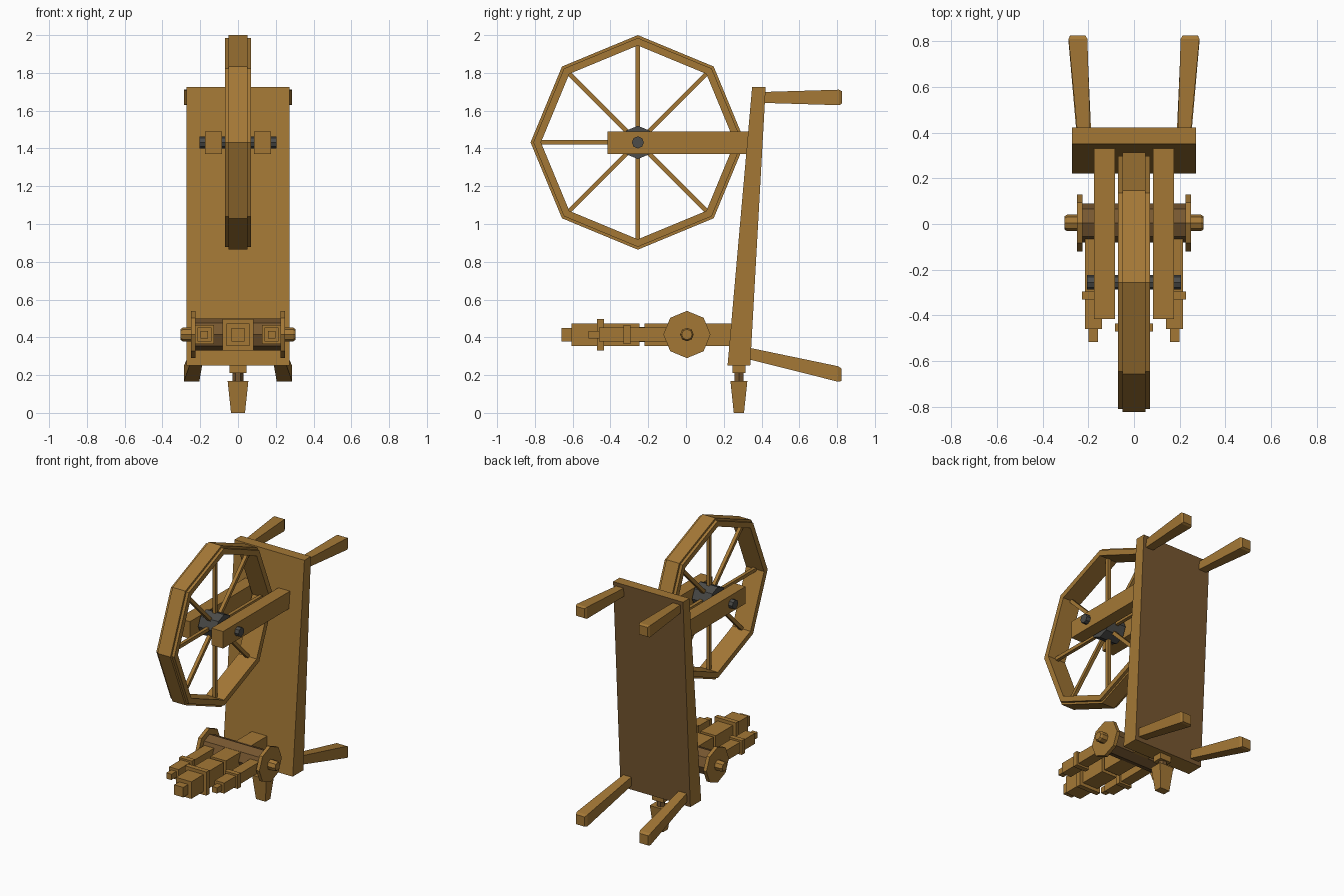
import bpy, bmesh, math
from mathutils import Vector

if "Cube" in bpy.data.objects:
    bpy.data.objects.remove(bpy.data.objects["Cube"], do_unlink=True)


def material(name, rgb):
    m = bpy.data.materials.new(name)
    m.use_nodes = True
    m.diffuse_color = (*rgb, 1)
    m.node_tree.nodes["Principled BSDF"].inputs["Base Color"].default_value = (*rgb, 1)
    return m


WOOD = material("oak wood", (0.37, 0.187, 0.036))
DARK = material("dark wood", (0.185, 0.096, 0.03))
IRON = material("dark iron", (0.072, 0.072, 0.067))
CORNERS = ((-1, -1), (1, -1), (1, 1), (-1, 1))


def loft(name, rings, mat, closed=False):
    """Skin a list of point rings; cap the ends, or join last to first."""
    bm = bmesh.new()
    rows = [[bm.verts.new(p) for p in ring] for ring in rings]
    n = len(rows[0])
    pairs = list(zip(rows, rows[1:])) + ([(rows[-1], rows[0])] if closed else [])
    for a, b in pairs:
        for i in range(n):
            j = (i + 1) % n
            bm.faces.new((a[i], a[j], b[j], b[i]))
    if not closed:
        bm.faces.new(rows[0])
        bm.faces.new(rows[-1])
    bmesh.ops.recalc_face_normals(bm, faces=bm.faces)
    mesh = bpy.data.meshes.new(name)
    bm.to_mesh(mesh)
    bm.free()
    mesh.materials.append(mat)
    ob = bpy.data.objects.new(name, mesh)
    bpy.context.collection.objects.link(ob)
    return ob


def turned(name, profile, centre, axis, sides, mat, closed=False):
    """Faceted turning; profile holds (distance along axis, radius)."""
    rings = []
    for d, r in profile:
        ring = []
        for i in range(sides):
            a = math.tau * i / sides
            u, v = r * math.cos(a), r * math.sin(a)
            ring.append(Vector(centre) + Vector((d, v, u) if axis == "x" else (u, v, d)))
        rings.append(ring)
    return loft(name, rings, mat, closed)


def squared(name, profile, x, z, mat):
    """Square bar running along y; profile holds (y, half width)."""
    return loft(name, [[(x + i * h, y, z + j * h) for i, j in CORNERS] for y, h in profile], mat)


def upright(name, profile, y, mat):
    """Rectangular post on x = 0; profile holds (z, half x, half y)."""
    return loft(name, [[(i * hx, y + j * hy, z) for i, j in CORNERS] for z, hx, hy in profile], mat)


def slab(name, outline, x0, x1, mat):
    """Extrude a (y, z) outline between two x positions."""
    return loft(name, [[(x, y, z) for y, z in outline] for x in (x0, x1)], mat)


# Leaning back board, with a darker rear face
board = slab("back_board", [(0.22, 0.252), (0.34, 0.252), (0.422, 1.725), (0.35, 1.725)],
             -0.272, 0.272, WOOD)
board.data.materials.append(DARK)
for face in board.data.polygons:
    face.material_index = int(face.normal.y > 0.5)

# Wheel rim: raised centre band between two lower side bands
AXLE = (0, -0.255, 1.432)
turned("wheel_rim", [(-0.07, 0.513), (-0.07, 0.553), (-0.05, 0.553), (-0.05, 0.568),
                     (0.05, 0.568), (0.05, 0.553), (0.07, 0.553), (0.07, 0.513)],
       AXLE, "x", 8, WOOD, closed=True)
for k in range(8):
    a = math.tau * k / 8
    out, side = Vector((0, math.sin(a), math.cos(a))), Vector((0, math.cos(a), -math.sin(a)))
    rings = [[Vector(AXLE) + out * r + side * s * 0.012 + Vector((t * 0.012, 0, 0))
              for s, t in CORNERS] for r in (0.05, 0.525)]
    loft("wheel_spoke", rings, WOOD)
turned("wheel_hub", [(-0.07, 0.088), (0.07, 0.088)], AXLE, "x", 8, IRON)
turned("wheel_axle", [(-0.205, 0.032), (0.205, 0.032)], AXLE, "x", 8, IRON)

# Cross roller and centre spindle
ROLL = (0, 0.005, 0.415)
turned("cross_roller", [(-0.23, 0.085), (0.23, 0.085)], ROLL, "x", 8, DARK)
squared("centre_spindle", [(-0.66, 0.035), (-0.605, 0.035), (-0.605, 0.06), (-0.47, 0.06),
                           (-0.47, 0.083), (-0.435, 0.083), (-0.435, 0.06), (-0.245, 0.06),
                           (-0.245, 0.04), (-0.22, 0.04), (-0.22, 0.06), (0.25, 0.06)],
        0, 0.414, WOOD)

# Paired parts on either side
for s, side in ((1, "left"), (-1, "right")):
    slab(side + "_wheel_arm", [(-0.415, 1.37), (0.34, 1.37), (0.34, 1.49), (-0.415, 1.49)],
         s * 0.084, s * 0.174, WOOD)
    turned(side + "_roller_disc", [(s * 0.225, 0.125), (s * 0.25, 0.125)], ROLL, "x", 8, WOOD)
    turned(side + "_roller_knob", [(s * 0.25, 0.036), (s * 0.293, 0.036), (s * 0.305, 0.028)],
           ROLL, "x", 8, WOOD)
    squared(side + "_spindle", [(-0.515, 0.02), (-0.46, 0.02), (-0.46, 0.037), (-0.33, 0.037),
                                (-0.33, 0.05), (-0.295, 0.05), (-0.295, 0.037), (-0.04, 0.037)],
            s * 0.178, 0.414, WOOD)
    # Legs flare outwards and end in a small chamfer: (y, z, x centre, half size)
    for level, path in (("upper", [(0.38, 1.67, 0.218, 0.028), (0.81, 1.67, 0.245, 0.041),
                                   (0.825, 1.67, 0.246, 0.033)]),
                        ("lower", [(0.30, 0.322, 0.213, 0.03), (0.805, 0.206, 0.246, 0.041),
                                   (0.822, 0.202, 0.247, 0.034)])):
        rings = [[(s * x + i * h, y, z + j * h) for i, j in CORNERS] for y, z, x, h in path]
        loft(f"{side}_{level}_leg", rings, WOOD)

# Tapered peg beneath the board
upright("foot_peg", [(0, 0.037, 0.027), (0.17, 0.055, 0.045)], 0.28, WOOD)
turned("foot_neck", [(0.17, 0.028), (0.215, 0.028)], (0, 0.28, 0), "z", 6, DARK)
upright("foot_collar", [(0.21, 0.044, 0.035), (0.26, 0.044, 0.035)], 0.28, WOOD)
